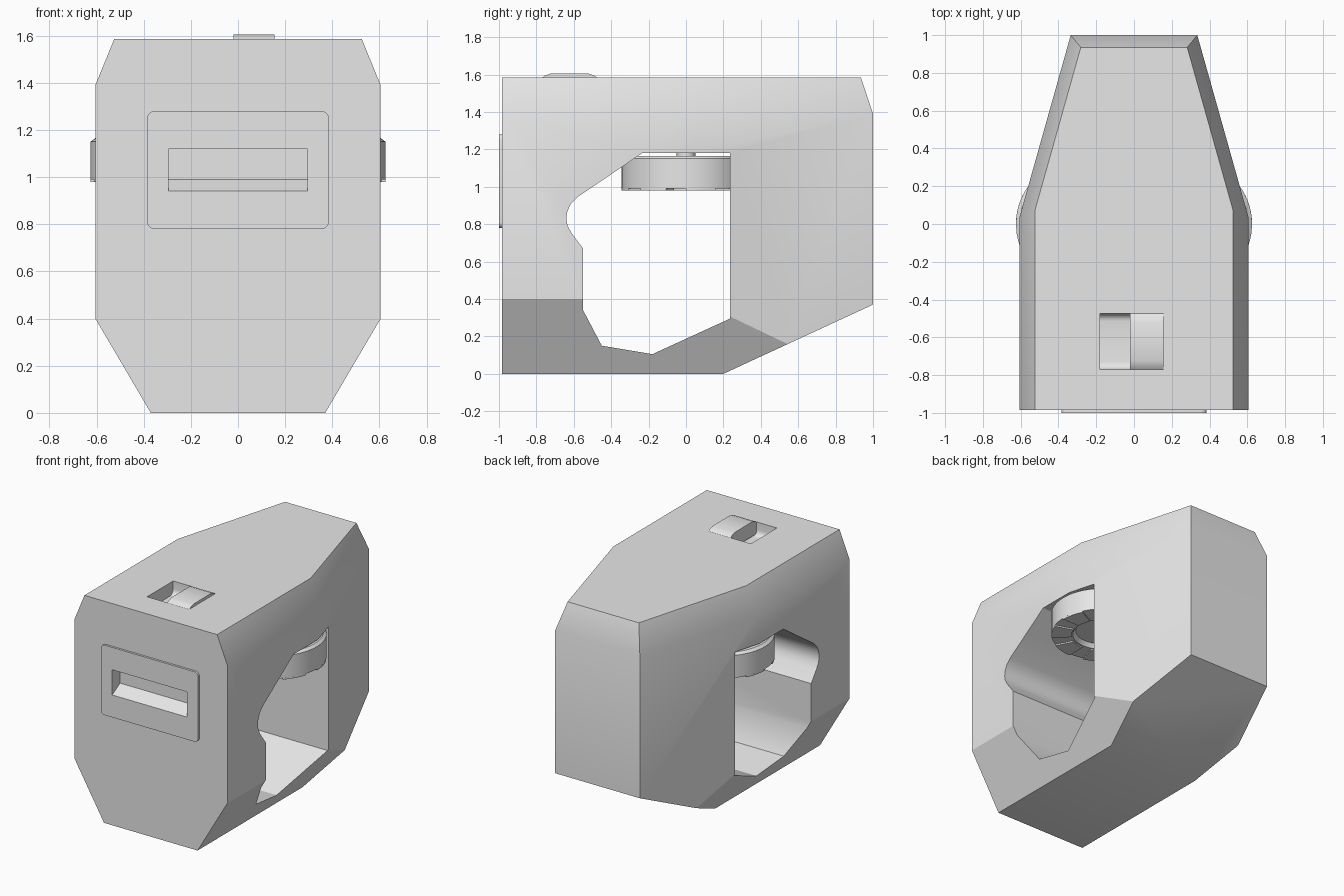
import bpy, bmesh, math
from mathutils import Vector

cube = bpy.data.objects.get("Cube")
if cube:
    bpy.data.objects.remove(cube, do_unlink=True)

grey = bpy.data.materials.new("light_grey")
grey.use_nodes = True
colour = (0.8, 0.8, 0.8, 1)
grey.diffuse_color = colour
grey.node_tree.nodes["Principled BSDF"].inputs["Base Color"].default_value = colour


def finish(name, bm):
    bmesh.ops.recalc_face_normals(bm, faces=bm.faces)
    mesh = bpy.data.meshes.new(name)
    bm.to_mesh(mesh)
    bm.free()
    mesh.materials.append(grey)
    ob = bpy.data.objects.new(name, mesh)
    bpy.context.collection.objects.link(ob)
    return ob


def prism(name, profile, axis, lo, hi):
    """Extrude a closed 2D profile along an axis (the other axes stay in order)."""
    bm = bmesh.new()
    vs = []
    for a, b in profile:
        co = [a, b]
        co.insert("xyz".index(axis), lo)
        vs.append(bm.verts.new(co))
    face = bm.faces.new(vs)
    grown = bmesh.ops.extrude_face_region(bm, geom=[face])["geom"]
    move = Vector((0, 0, 0))
    move["xyz".index(axis)] = hi - lo
    bmesh.ops.translate(bm, vec=move, verts=[g for g in grown if isinstance(g, bmesh.types.BMVert)])
    return finish(name, bm)


def rounded_rect(a0, a1, b0, b1, r, steps=5):
    corners = [(a1 - r, b1 - r), (a0 + r, b1 - r), (a0 + r, b0 + r), (a1 - r, b0 + r)]
    return [(a + r * math.cos(t), b + r * math.sin(t))
            for i, (a, b) in enumerate(corners)
            for t in [(i + k / steps) * math.pi / 2 for k in range(steps + 1)]]


def select(ob):
    bpy.ops.object.select_all(action="DESELECT")
    ob.select_set(True)
    bpy.context.view_layer.objects.active = ob


def cut(ob, cutter):
    cutter.hide_render = True
    mod = ob.modifiers.new("cut", "BOOLEAN")
    mod.object = cutter
    mod.operation = "DIFFERENCE"
    mod.solver = "EXACT"
    select(ob)
    bpy.ops.object.modifier_apply(modifier=mod.name)


def smooth(ob, angle=30):
    select(ob)
    bpy.ops.object.shade_smooth_by_angle(angle=math.radians(angle))


# Housing: a block trimmed by slanted planes (point, outward normal)
bm = bmesh.new()
bmesh.ops.create_cube(bm, size=1)
for v in bm.verts:
    v.co = (v.co.x * 1.21, v.co.y * 1.985 + 0.0075, (v.co.z + 0.5) * 1.585)
side_planes = [
    ((0.37, 0, 0), (0.4, 0, -0.235)),
    ((0.605, 0, 1.39), (0.195, 0, 0.08)),
    ((0.605, 0.04, 0), (0.96, 0.27, 0)),
    ((0.605, 0.04, 1.39), (0.96, 0.27, 0.352)),
]
planes = [((0, 1, 1.39), (0, 0.195, 0.065)), ((0, 0.2, 0), (0, 0.37, -0.8))]
for p, n in side_planes:
    planes += [((s * p[0], p[1], p[2]), (s * n[0], n[1], n[2])) for s in (-1, 1)]
for p, n in planes:
    geom = bm.verts[:] + bm.edges[:] + bm.faces[:]
    bmesh.ops.bisect_plane(bm, geom=geom, plane_co=p, plane_no=n, clear_outer=True, dist=1e-5)
    bmesh.ops.holes_fill(bm, edges=[e for e in bm.edges if e.is_boundary])
body = finish("housing", bm)

# Sideways opening through the housing
opening = [(0.235, 1.18), (-0.235, 1.18), (-0.41, 1.06), (-0.58, 0.945), (-0.615, 0.91),
           (-0.634, 0.87), (-0.64, 0.83), (-0.633, 0.79), (-0.61, 0.75), (-0.55, 0.67),
           (-0.55, 0.34), (-0.45, 0.15), (-0.18, 0.105), (0.235, 0.295)]
tunnel = prism("opening_cutter", opening, "x", -1, 1)

# Switch recess on the top and sloped slot in the front
recess = prism("switch_cutter", rounded_rect(-0.77, -0.475, 1.49, 1.8, 0.04), "x", -0.18, 0.155)
slot_side = [(-1.1, 0.94), (-1.0, 0.94), (-0.91, 0.99), (-0.91, 1.12), (-1.1, 1.12)]
slot = prism("slot_cutter", slot_side, "x", -0.295, 0.295)

# Front plate with rounded corners
plate = prism("front_plate", rounded_rect(-0.385, 0.385, 0.78, 1.28, 0.03), "y", -1.0, -0.984)
for cutter in (tunnel, recess, slot):
    cut(body, cutter)
cut(plate, slot)
for cutter in (tunnel, recess, slot):
    bpy.data.objects.remove(cutter, do_unlink=True)
smooth(body)
smooth(plate)

# Switch slider filling half the recess
slider = [(-0.77, 1.5), (-0.77, 1.583), (-0.755, 1.594), (-0.725, 1.605),
          (-0.52, 1.605), (-0.49, 1.594), (-0.475, 1.583), (-0.475, 1.5)]
smooth(prism("switch_slider", slider, "x", -0.02, 0.155))

# Pair of round knobs hanging under the opening's ceiling
KNOB_X, KNOB_R = 0.28, 0.345
knob_profile = [(0, 1.165), (0.325, 1.165), (KNOB_R, 1.15), (KNOB_R, 0.99),
                (0.2, 0.99), (0.18, 1.02), (0, 1.02)]
for side, s in (("left", 1), ("right", -1)):
    bm = bmesh.new()
    vs = [bm.verts.new((r, 0, z)) for r, z in knob_profile]
    edges = [bm.edges.new(pair) for pair in zip(vs, vs[1:])]
    bmesh.ops.spin(bm, geom=vs + edges, cent=(0, 0, 0), axis=(0, 0, 1),
                   angle=math.tau, steps=48)
    bmesh.ops.remove_doubles(bm, verts=bm.verts, dist=1e-4)
    bmesh.ops.translate(bm, vec=(s * KNOB_X, 0, 0), verts=bm.verts)
    smooth(finish(side + "_knob", bm))

    # Axle into the ceiling
    axle = [(s * KNOB_X + 0.05 * math.cos(i * math.tau / 16), 0.05 * math.sin(i * math.tau / 16))
            for i in range(16)]
    smooth(prism(side + "_knob_axle", axle, "z", 1.16, 1.19))

    # Wedge pads around the underside
    for k in range(8):
        angles = [(k + j * 0.12) * math.tau / 8 for j in range(6)]
        ring = [(KNOB_R, t) for t in angles] + [(0.21, t) for t in reversed(angles)]
        pad = [(s * (KNOB_X + r * math.cos(t)), r * math.sin(t)) for r, t in ring]
        prism(f"{side}_knob_pad_{k + 1}", pad, "z", 0.98, 0.991)
